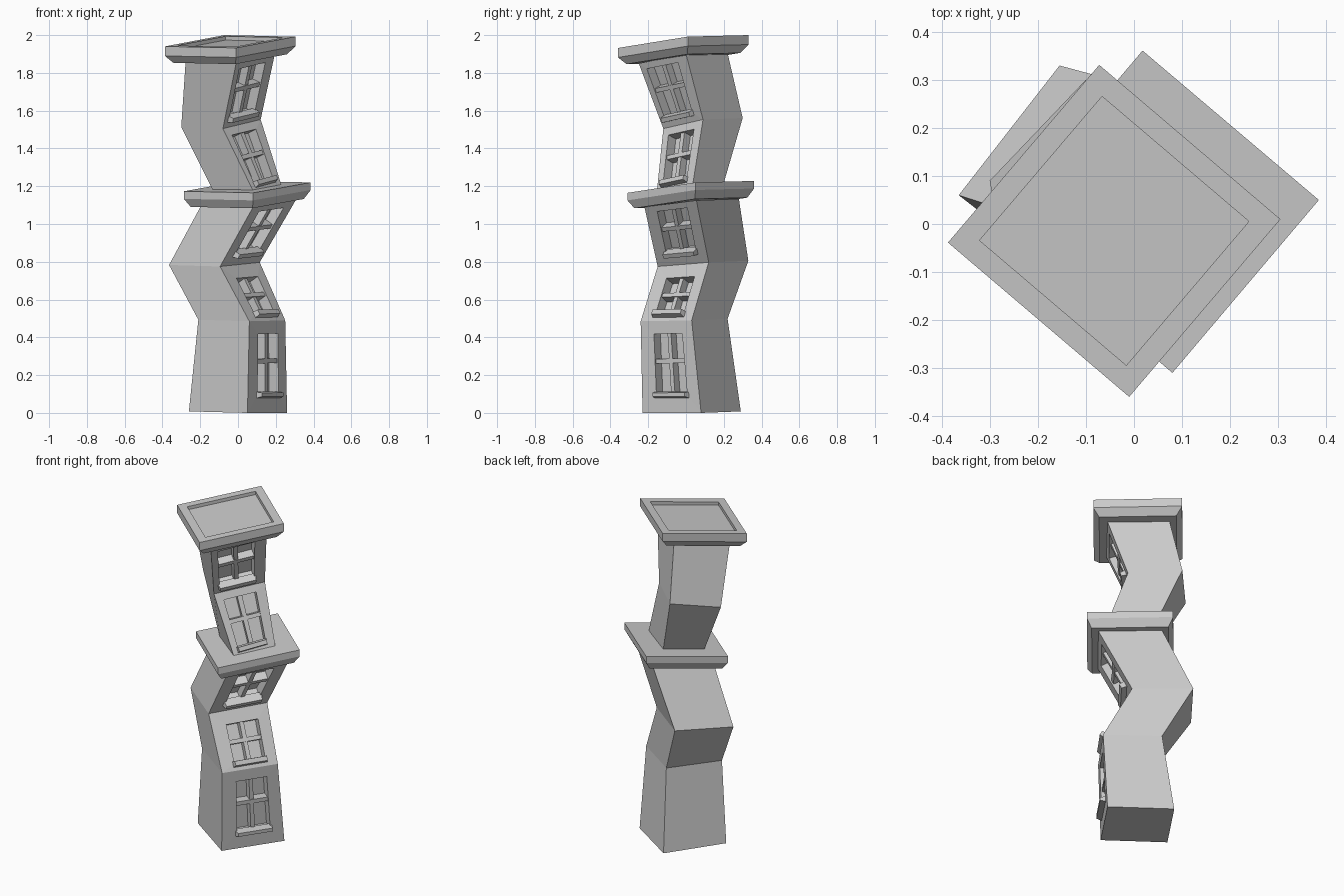
import bpy
import bmesh
from mathutils import Vector

default_cube = bpy.data.objects.get("Cube")
if default_cube:
    bpy.data.objects.remove(default_cube, do_unlink=True)

stone = bpy.data.materials.new("grey stone")
stone.use_nodes = True
GREY = (0.6, 0.6, 0.6, 1)
stone.diffuse_color = GREY
stone.node_tree.nodes["Principled BSDF"].inputs["Base Color"].default_value = GREY


def finish(bm, name):
    """Turn a bmesh into a flat shaded grey object."""
    bmesh.ops.recalc_face_normals(bm, faces=bm.faces)
    mesh = bpy.data.meshes.new(name)
    bm.to_mesh(mesh)
    bm.free()
    mesh.materials.append(stone)
    obj = bpy.data.objects.new(name, mesh)
    bpy.context.scene.collection.objects.link(obj)
    return obj


def ring(front, right, z_front, z_right, stretch=1.0):
    """Tilted rectangular outline: front, right, back and left corners."""
    f = Vector((*front, z_front))
    r = Vector((*right, z_right))
    side = r - f
    across = Vector((-side.y, side.x, 0)) * stretch
    across.z = 0.008
    return [f, r, r + across, f + across]


def raised(outline, height):
    return [p + Vector((0, 0, height)) for p in outline]


def scaled(outline, factor):
    centre = sum(outline, Vector()) / 4
    return [centre.lerp(p, factor) for p in outline]


def skin(bm, lower, upper, skip_first=False):
    """Join two outlines with side walls."""
    for i in range(4):
        if skip_first and i == 0:
            continue
        j = (i + 1) % 4
        bm.faces.new([lower[i], lower[j], upper[j], upper[i]])


def add_loop(bm, points):
    return [bm.verts.new(p) for p in points]


class Wall:
    """Window wall of one storey, addressed by across, up and outward."""

    def __init__(self, lower, upper):
        self.corners = lower[0], lower[1], upper[1], upper[0]
        a, b, c, d = self.corners
        self.normal = (c - a).cross(d - b).normalized()

    def point(self, u, v, out=0.0):
        a, b, c, d = self.corners
        return a.lerp(b, u).lerp(d.lerp(c, u), v) + self.normal * out

    def outline(self, u0, u1, v0, v1, out):
        return [self.point(u, v, out)
                for u, v in ((u0, v0), (u1, v0), (u1, v1), (u0, v1))]


def block(bm, wall, u0, u1, v0, v1, inner, outer, chamfer=0.0):
    """Bar lying on a wall, optionally narrowed at its outer face."""
    back = add_loop(bm, wall.outline(u0, u1, v0, v1, inner))
    front = add_loop(bm, wall.outline(u0 + chamfer, u1 - chamfer,
                                      v0 + chamfer, v1 - chamfer / 3, outer))
    skin(bm, back, front)
    bm.faces.new(back)
    bm.faces.new(front)


DEPTH = 0.06


def tower(name, outlines, windows):
    """Bent square shaft with one recessed window in each storey."""
    bm = bmesh.new()
    loops = [add_loop(bm, o) for o in outlines]
    bm.faces.new(loops[0])
    bm.faces.new(loops[-1])
    for k, opening in enumerate(windows):
        low, high = loops[k], loops[k + 1]
        skin(bm, low, high, skip_first=True)
        wall = Wall(outlines[k], outlines[k + 1])
        border = [low[0], low[1], high[1], high[0]]
        rim = add_loop(bm, wall.outline(*opening, 0))
        pane = add_loop(bm, wall.outline(*opening, -DEPTH))
        skin(bm, border, rim)
        skin(bm, rim, pane)
        bm.faces.new(pane)
        add_window(f"{name}_window_{k + 1}", wall, *opening)
    finish(bm, name)


def add_window(name, wall, u0, u1, v0, v1):
    """Crossed glazing bars and a projecting sill."""
    height = (wall.point(u0, 1) - wall.point(u0, 0)).length
    width = (wall.point(1, v0) - wall.point(0, v0)).length
    bar_u, bar_v = 0.012 / width, 0.012 / height
    mid_u, mid_v = (u0 + u1) / 2, v0 + (v1 - v0) * 0.55
    bm = bmesh.new()
    block(bm, wall, mid_u - bar_u, mid_u + bar_u, v0, v1, -DEPTH, -0.012)
    block(bm, wall, u0, u1, mid_v - bar_v, mid_v + bar_v, -DEPTH, -0.008)
    finish(bm, name + "_bars")
    bm = bmesh.new()
    block(bm, wall, u0 - 0.04, u1 + 0.04, v0 - 0.025 / height,
          v0 + 0.015 / height, -0.02, 0.03, chamfer=0.03)
    finish(bm, name + "_sill")


def cornice(name, outline, underside, band, top, recess=None):
    """Slab with a sloped lower edge and an optional sunken top."""
    bm = bmesh.new()
    base = add_loop(bm, scaled(outline, underside))
    lower = add_loop(bm, raised(outline, band))
    upper = add_loop(bm, raised(outline, top))
    bm.faces.new(base)
    skin(bm, base, lower)
    skin(bm, lower, upper)
    if recess:
        inner = raised(scaled(outline, recess), top)
        rim = add_loop(bm, inner)
        floor = add_loop(bm, raised(inner, -0.02))
        skin(bm, upper, rim)
        skin(bm, rim, floor)
        bm.faces.new(floor)
    else:
        bm.faces.new(upper)
    finish(bm, name)


# Lower shaft, three storeys
tower("lower_shaft", [
    ring((0.05, -0.23), (0.26, 0.08), -0.0, 0.0),
    ring((0.06, -0.24), (0.25, 0.03), 0.485, 0.49),
    ring((-0.095, -0.15), (0.115, 0.12), 0.775, 0.797),
    ring((0.08, -0.22), (0.305, 0.055), 1.09, 1.125),
], [(0.25, 0.79, 0.2, 0.86), (0.25, 0.8, 0.12, 0.77), (0.22, 0.8, 0.2, 0.9)])

# Middle ledge
cornice("middle_ledge", ring((0.08, -0.31), (0.385, 0.05), 1.08, 1.135, 1.02),
        underside=0.89, band=0.045, top=0.085)

# Upper shaft, two storeys
tower("upper_shaft", [
    ring((0.085, -0.155), (0.23, 0.035), 1.165, 1.205, 1.13),
    ring((-0.08, -0.12), (0.12, 0.09), 1.505, 1.553, 1.05),
    ring((-0.01, -0.25), (0.195, 0.0), 1.85, 1.9, 1.07),
], [(0.15, 0.8, 0.12, 0.88), (0.12, 0.79, 0.14, 0.9)])

# Roof slab with sunken top
cornice("roof_slab", ring((-0.01, -0.36), (0.305, 0.01), 1.842, 1.902, 1.02),
        underside=0.87, band=0.04, top=0.09, recess=0.81)
